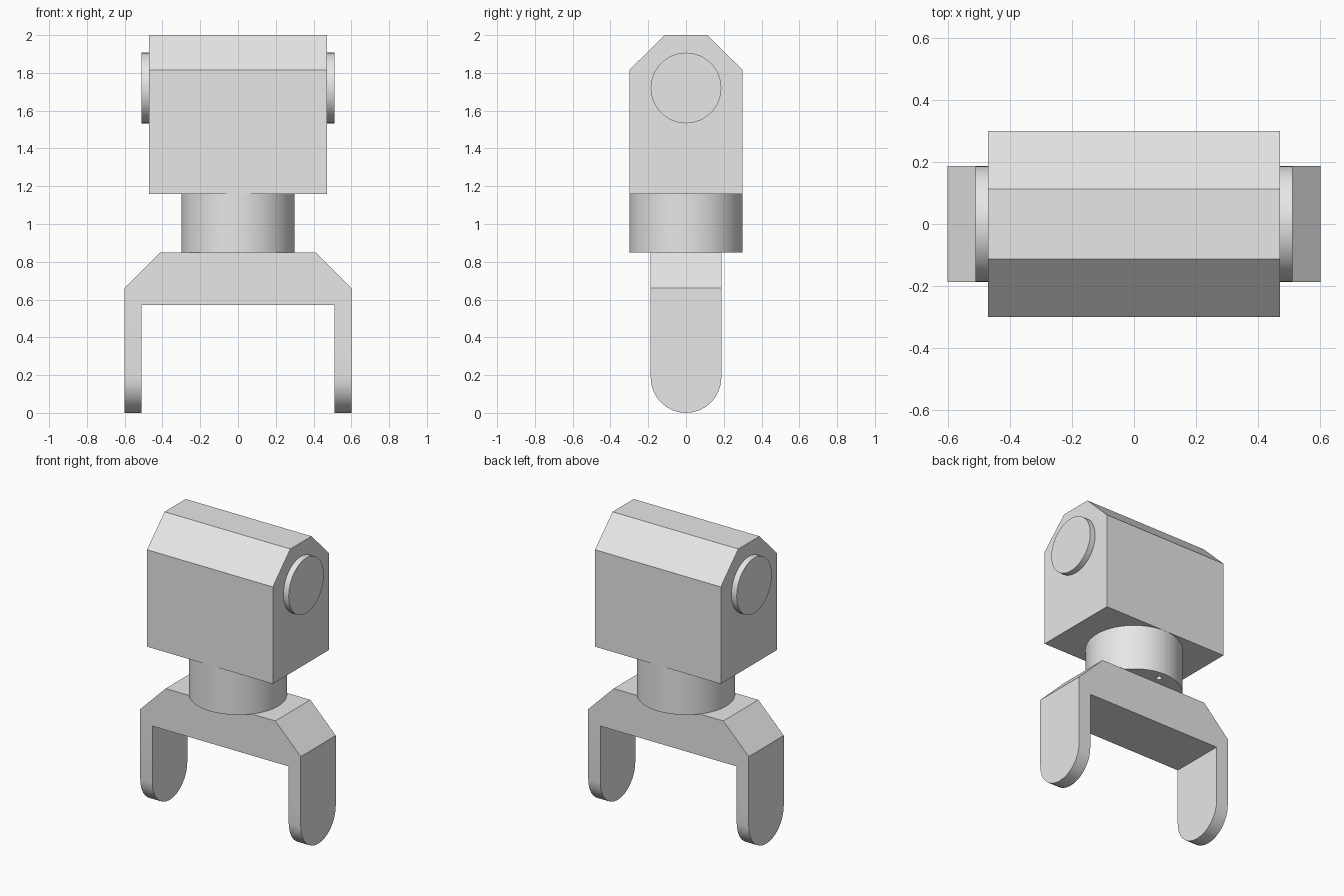
import bpy
import bmesh
import math
from mathutils import Vector

cube = bpy.data.objects.get("Cube")
if cube:
    bpy.data.objects.remove(cube, do_unlink=True)

grey = bpy.data.materials.new("light_grey")
grey.use_nodes = True
grey.diffuse_color = (0.8, 0.8, 0.8, 1)
grey.node_tree.nodes["Principled BSDF"].inputs["Base Color"].default_value = (0.8, 0.8, 0.8, 1)


def prism(name, profile, half, axis):
    """Extrude a closed (horizontal, z) profile symmetrically along x or y."""
    place = (lambda h, z, d: (d, h, z)) if axis == "x" else (lambda h, z, d: (h, d, z))
    bm = bmesh.new()
    face = bm.faces.new([bm.verts.new(place(h, z, -half)) for h, z in profile])
    new = bmesh.ops.extrude_face_region(bm, geom=[face])["geom"]
    shift = Vector(place(0, 0, 2 * half))
    bmesh.ops.translate(bm, vec=shift, verts=[v for v in new if isinstance(v, bmesh.types.BMVert)])
    bmesh.ops.recalc_face_normals(bm, faces=bm.faces)
    mesh = bpy.data.meshes.new(name)
    bm.to_mesh(mesh)
    bm.free()
    obj = bpy.data.objects.new(name, mesh)
    bpy.context.collection.objects.link(obj)
    mesh.materials.append(grey)
    return obj


def cylinder(name, radius, depth, location, rotation=(0, 0, 0), sides=48):
    bpy.ops.mesh.primitive_cylinder_add(vertices=sides, radius=radius, depth=depth,
                                        location=location, rotation=rotation)
    obj = bpy.context.object
    obj.name = name
    obj.data.materials.append(grey)
    return obj


def cut(obj, tool, operation):
    """Apply a boolean and remove the tool."""
    mod = obj.modifiers.new("cut", "BOOLEAN")
    mod.operation, mod.object, mod.solver = operation, tool, "EXACT"
    bpy.context.view_layer.objects.active = obj
    bpy.ops.object.modifier_apply(modifier=mod.name)
    bpy.data.objects.remove(tool, do_unlink=True)


def smooth(obj):
    bpy.ops.object.select_all(action="DESELECT")
    obj.select_set(True)
    bpy.context.view_layer.objects.active = obj
    bpy.ops.object.shade_smooth_by_angle(angle=math.radians(30))


def mirrored(half):
    """Complete a right-hand profile with its mirror image."""
    return half + [(-h, z) for h, z in reversed(half)]


# Fork: bridge and two legs, trimmed to rounded leg ends
fork = prism("fork", mirrored([(0.51, 0.57), (0.51, -0.1), (0.6, -0.1),
                               (0.6, 0.66), (0.41, 0.85)]), 0.187, "y")
r = 0.187
arc = [(r * math.cos(a), r + r * math.sin(a))
       for a in (math.pi + math.pi * i / 16 for i in range(17))]
trim = prism("leg_trim", arc + [(r, 1), (-r, 1)], 0.8, "x")
cut(fork, trim, "INTERSECT")
smooth(fork)

# Neck with two small holes in its underside
neck = cylinder("neck", 0.3, 0.31, (0, 0, 1.005), sides=64)
for side in (-1, 1):
    hole = cylinder("neck_hole", 0.018, 0.2, (0, side * 0.24, 0.85), sides=16)
    cut(neck, hole, "DIFFERENCE")
smooth(neck)

# Head block with chamfered top
prism("head", mirrored([(0.3, 1.16), (0.3, 1.815), (0.113, 2.0)]), 0.47, "x")

# Round end caps
for side, label in ((-1, "right"), (1, "left")):
    smooth(cylinder(label + "_end_cap", r, 0.06, (side * 0.48, 0, 1.72),
                    (0, math.pi / 2, 0)))
